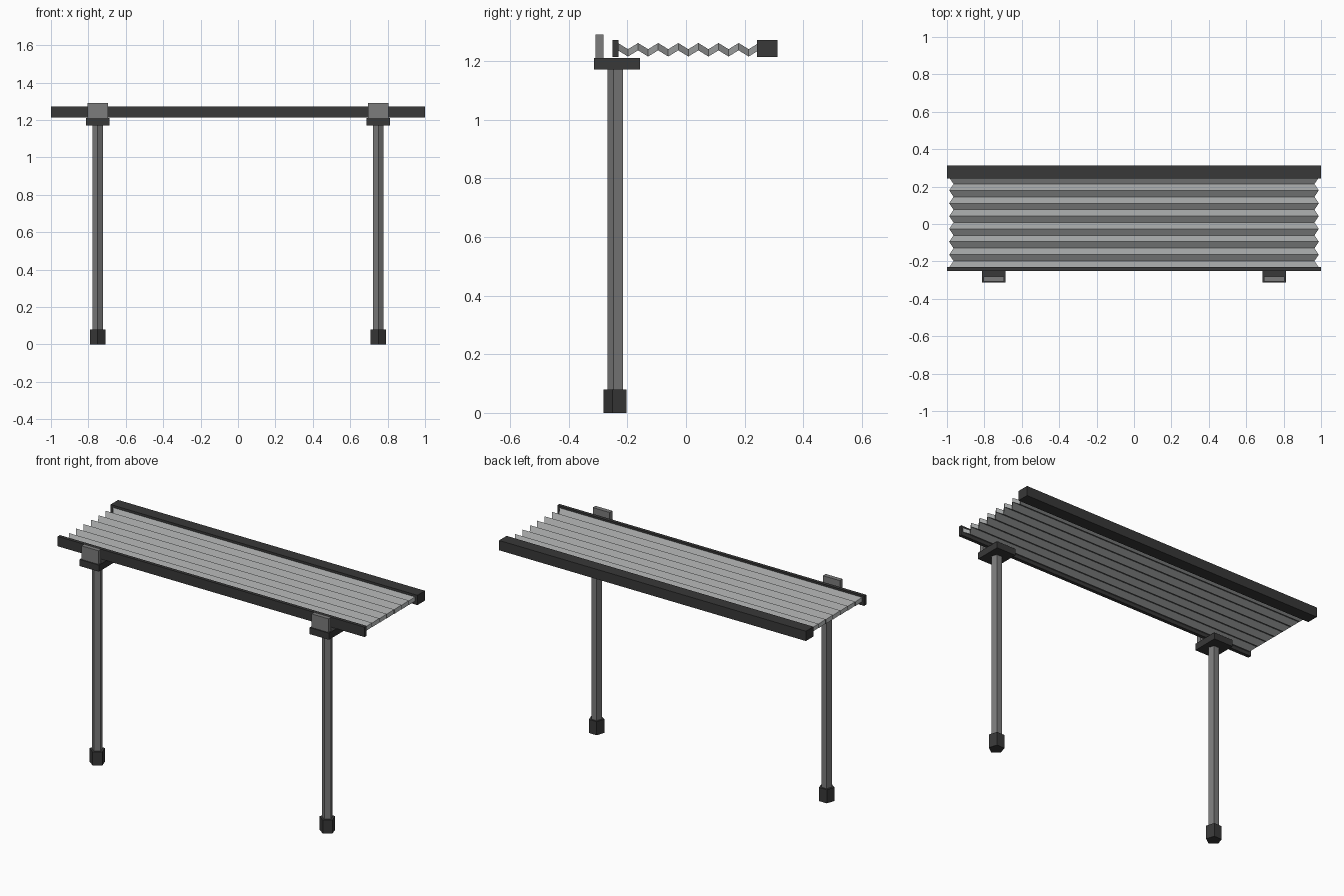
import bpy, math

if "Cube" in bpy.data.objects:
    bpy.data.objects.remove(bpy.data.objects["Cube"])

def material(name, r, g, b):
    m = bpy.data.materials.new(name)
    m.diffuse_color = (r, g, b, 1)
    m.use_nodes = True
    m.node_tree.nodes["Principled BSDF"].inputs["Base Color"].default_value = m.diffuse_color
    return m

DARK = material("dark plastic", 0.04, 0.04, 0.04)
METAL = material("brushed metal", 0.20, 0.20, 0.20)
FABRIC = material("pleated fabric", 0.35, 0.36, 0.36)

def mesh_object(name, verts, faces, mat):
    me = bpy.data.meshes.new(name)
    me.from_pydata(verts, [], faces)
    me.materials.append(mat)
    ob = bpy.data.objects.new(name, me)
    bpy.context.collection.objects.link(ob)
    return ob

def box(name, x, y, z, mat):
    v = [(a, b, c) for a in x for b in y for c in z]
    f = [(0, 1, 3, 2), (4, 6, 7, 5), (0, 4, 5, 1), (2, 3, 7, 6), (0, 2, 6, 4), (1, 5, 7, 3)]
    return mesh_object(name, v, f, mat)

def pentagon_prism(name, cx, cy, r, z0, z1, mat):
    # five-sided post with one corner towards the front
    n = 5
    ang = [-math.pi / 2 + 2 * math.pi * i / n for i in range(n)]
    v = [(cx + r * math.cos(a), cy + r * math.sin(a), z) for z in (z0, z1) for a in ang]
    f = [(i, (i + 1) % n, n + (i + 1) % n, n + i) for i in range(n)]
    f += [tuple(reversed(range(n))), tuple(range(n, 2 * n))]
    return mesh_object(name, v, f, mat)

# Long rails
box("front_rail", (-1, 1), (-0.25, -0.23), (1.213, 1.271), DARK)
box("back_rail", (-1, 1), (0.242, 0.312), (1.213, 1.271), DARK)

# Pleated sheet: rectangular rings that alternate high/wide and low/narrow
verts, faces, pleats = [], [], 14
for i in range(pleats + 1):
    y = -0.232 + 0.48 * i / pleats
    high = i % 2 == 0
    w = 0.988 if high else 0.965
    lo, hi = (1.236, 1.261) if high else (1.215, 1.240)
    verts += [(-w, y, lo), (w, y, lo), (w, y, hi), (-w, y, hi)]
for i in range(pleats):
    a = 4 * i
    for k in range(4):
        faces.append((a + k, a + 4 + k, a + 4 + (k + 1) % 4, a + (k + 1) % 4))
faces += [(0, 1, 2, 3), tuple(4 * pleats + k for k in (3, 2, 1, 0))]
mesh_object("pleated_sheet", verts, faces, FABRIC)

# Legs with feet, seats and upright clips
for side, s in (("left", -1), ("right", 1)):
    x = 0.75 * s
    pentagon_prism(side + "_foot", x, -0.238, 0.0434, 0, 0.08, DARK)
    pentagon_prism(side + "_leg", x, -0.238, 0.0296, 0.08, 1.171, METAL)
    box(side + "_bracket", (x - 0.063, x + 0.063), (-0.314, -0.157), (1.171, 1.21), DARK)
    box(side + "_clip", (x - 0.055, x + 0.055), (-0.308, -0.282), (1.21, 1.29), METAL)
